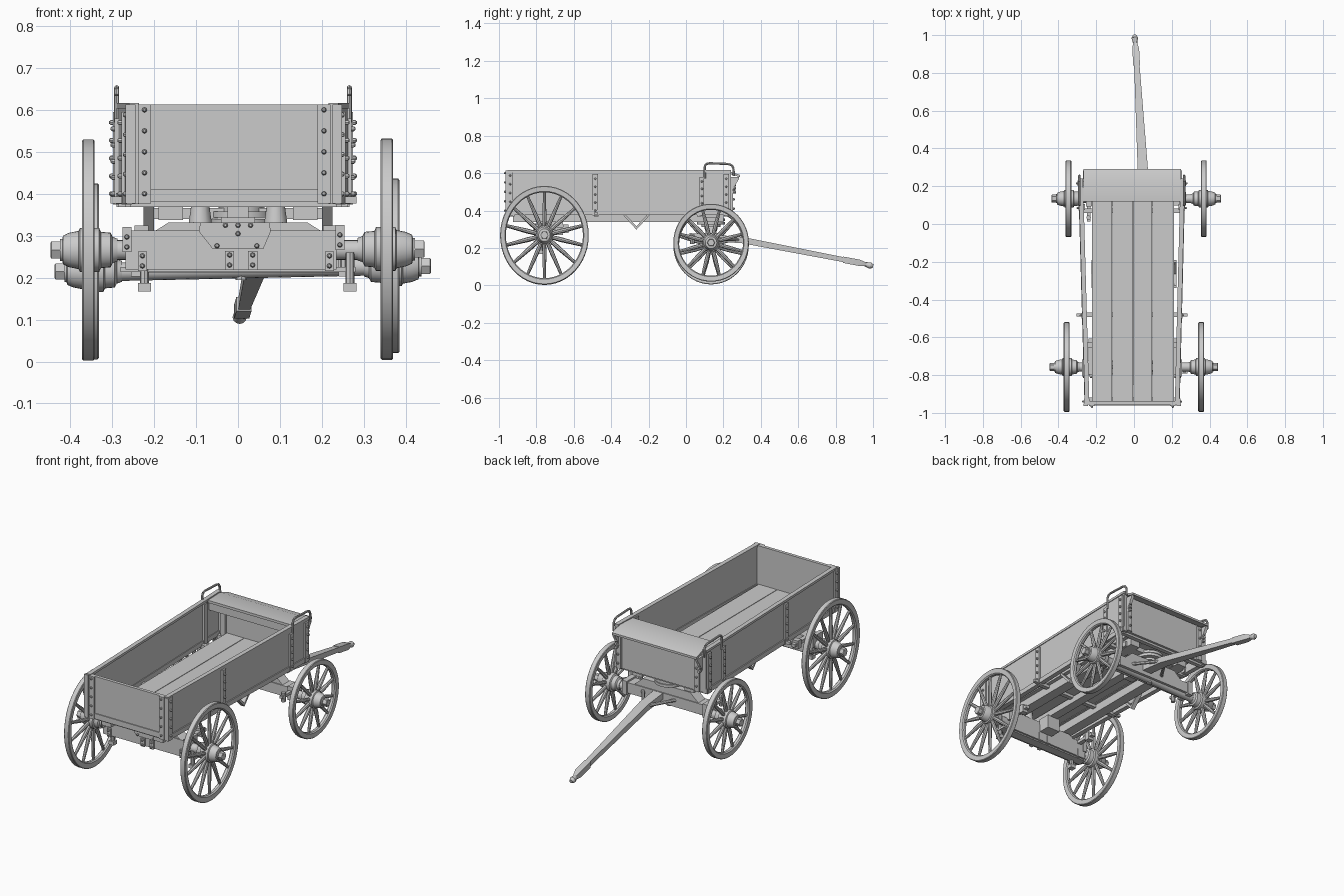
import bpy, bmesh
from math import sin, cos, pi
from mathutils import Vector


class Part:
    """Collects simple solids in one mesh object."""
    def __init__(self, name):
        self.name, self.bm = name, bmesh.new()

    def loops(self, rings, closed=False):
        vs = [[self.bm.verts.new(p) for p in r] for r in rings]
        n = len(vs[0])
        for a, b in zip(vs, vs[1:] + vs[:1] if closed else vs[1:]):
            for i in range(n):
                self.bm.faces.new((a[i], a[(i + 1) % n], b[(i + 1) % n], b[i]))
        if not closed:
            self.bm.faces.new(vs[0])
            self.bm.faces.new(vs[-1])

    def box(self, x0, x1, y0, y1, z0, z1):
        self.plan([(x0, y0), (x1, y0), (x1, y1), (x0, y1)], z0, z1)

    def plan(self, pts, z0, z1):
        self.loops([[(x, y, z) for x, y in pts] for z in (z0, z1)])

    def side(self, pts, x0, x1):
        self.loops([[(x, y, z) for y, z in pts] for x in (x0, x1)])

    def front(self, pts, y0, y1):
        self.loops([[(x, y, z) for x, z in pts] for y in (y0, y1)])

    def beam(self, sections):
        self.loops([[(x + a * w / 2, y, z + b * h / 2) for a, b in ((-1, -1), (1, -1), (1, 1), (-1, 1))]
                    for x, y, z, w, h in sections])

    def rod(self, a, b, r0, r1=None, n=8):
        a, b = Vector(a), Vector(b)
        q = (b - a).to_track_quat('Z', 'Y')
        ring = [q @ Vector((cos(2 * pi * i / n), sin(2 * pi * i / n), 0)) for i in range(n)]
        self.loops([[p + v * r for v in ring] for p, r in ((a, r0), (b, r0 if r1 is None else r1))])

    def lathe(self, c, s, prof, n=24, closed=False):
        self.loops([[(c[0] + s * x, c[1] + r * cos(2 * pi * i / n), c[2] + r * sin(2 * pi * i / n))
                     for i in range(n)] for x, r in prof], closed)

    def bolt(self, p, d, r=0.006):
        p, d = Vector(p), Vector(d)
        self.rod(p, p + d * 0.005, r)
        self.rod(p + d * 0.005, p + d * 0.009, r, r * 0.5)

    def done(self):
        bmesh.ops.recalc_face_normals(self.bm, faces=self.bm.faces[:])
        me = bpy.data.meshes.new(self.name)
        self.bm.to_mesh(me)
        self.bm.free()
        bpy.context.collection.objects.link(bpy.data.objects.new(self.name, me))


# Wheels (slightly taller than long): rim, spokes, turned hub with cap
def wheel(name, x, y, z, R, tall, n, s):
    p, c = Part(name), Vector((x, y, z))
    p.lathe(c, s, [(-0.015, R - 0.003), (-0.012, R), (0.012, R), (0.015, R - 0.003),
                   (0.013, R - 0.026), (0.007, R - 0.031), (-0.007, R - 0.031), (-0.013, R - 0.026)], 48, True)
    for i in range(n):
        a = 2 * pi * (i + 0.5) / n
        d = Vector((0, cos(a), sin(a)))
        p.rod(c + d * 0.03, c + d * 0.09, 0.009, 0.011)
        p.rod(c + d * 0.09, c + d * (R - 0.025), 0.011, 0.007)
    p.lathe(c, s, [(-0.07, 0.024), (-0.058, 0.028), (-0.053, 0.037), (-0.03, 0.039), (-0.026, 0.047),
                   (0.02, 0.047), (0.023, 0.041), (0.045, 0.037), (0.06, 0.031), (0.062, 0.024), (0.067, 0.024)])
    p.lathe(c, s, [(0.066, 0.021), (0.088, 0.021), (0.09, 0.018)], 6)
    for v in p.bm.verts:
        v.co.z = z + (v.co.z - z) * tall
    p.done()


wheel("rear_wheel_left", -0.357, -0.757, 0.266, 0.237, 1.113, 14, -1)
wheel("rear_wheel_right", 0.355, -0.757, 0.268, 0.237, 1.113, 14, 1)
wheel("front_wheel_left", -0.347, 0.134, 0.215, 0.202, 1.04, 12, -1)
wheel("front_wheel_right", 0.37, 0.134, 0.228, 0.202, 1.03, 12, 1)

YB, YF, Z0, Z1 = -0.955, 0.24, 0.38, 0.613


def wx(s, y):
    """Outer face of the tapered side wall."""
    t = (y - YB) / (YF - YB)
    return -0.256 - 0.034 * t if s < 0 else 0.236 + 0.03 * t


# Tapered side walls with straps and bolts
for s, side in ((-1, "left"), (1, "right")):
    a, b = wx(s, YB), wx(s, YF)
    p = Part("side_wall_" + side)
    p.plan([(a, YB), (b, YF), (b - s * .016, YF), (a - s * .016, YB)], Z0, Z1)
    p.done()
    p = Part("side_straps_" + side)
    for y, w, top in ((-0.94, 0.03, Z1), (-0.485, 0.03, 0.595), (0.085, 0.025, 0.58), (0.215, 0.03, 0.595)):
        x = wx(s, y)
        p.box(x - s * 0.004, x + s * 0.009, y - w / 2, y + w / 2, Z0 - 0.006, top)
        for i in range(5):
            p.bolt((x + s * 0.009, y, 0.4 + i * (top - 0.425) / 4), (s, 0, 0))
    # bottom rail and top edging
    for z0, z1, o in ((Z0 - 0.004, Z0 + 0.022, 0.006), (Z1 - 0.01, Z1 + 0.003, 0.004)):
        p.plan([(a + s * o, YB), (b + s * o, YF), (b - s * .02, YF), (a - s * .02, YB)], z0, z1)
    # outer stake and inner batten
    x = wx(s, -0.485)
    p.box(x, x + s * 0.035, -0.49, -0.474, 0.377, 0.393)
    x = wx(s, 0.09) - s * 0.015
    p.box(x, x - s * 0.012, 0.075, 0.105, Z0, Z1 - 0.01)
    p.done()
    # hoop handle beside the seat
    p = Part("seat_handle_" + side)
    x = wx(s, 0.18) + s * 0.001
    path = [(0.10, 0.57), (0.10, 0.635), (0.107, 0.648), (0.122, 0.653), (0.225, 0.649), (0.244, 0.643),
            (0.254, 0.625), (0.256, 0.585)]
    for u, v in zip(path, path[1:]):
        p.rod((x, *u), (x, *v), 0.006)
    p.done()
    # V-shaped step iron
    p = Part("step_iron_" + side)
    p.side([(-0.34, 0.38), (-0.265, 0.298), (-0.19, 0.38), (-0.205, 0.38), (-0.265, 0.316), (-0.325, 0.38)],
           s * 0.2, s * 0.225)
    p.done()

# Tailgate with bolted straps and plain corner irons
p = Part("tailgate")
p.box(-0.24, 0.222, YB, YB + 0.018, Z0, Z1)
for a, b in ((-0.268, -0.244), (-0.238, -0.208), (0.19, 0.22), (0.225, 0.248)):
    p.box(a, b, YB - 0.009, YB + 0.004, Z0 - 0.003, Z1)
    for i in range(5 if abs(a + b) < 0.46 else 0):
        p.bolt(((a + b) / 2, YB - 0.009, 0.4 + i * 0.05), (0, -1, 0))
p.box(-0.208, 0.19, YB - 0.005, YB, Z0, Z0 + 0.03)
p.done()

# Front board with corner battens and seat rest
p = Part("front_board")
p.box(-0.285, 0.26, YF - 0.018, YF, Z0, 0.59)
for x in (-0.255, 0.225):
    p.box(x, x + 0.028, YF - 0.03, YF + 0.012, Z0, 0.58)
    for i in range(4):
        p.bolt((x + 0.014, YF + 0.012, 0.41 + i * 0.05), (0, 1, 0))
p.box(-0.27, 0.245, 0.13, 0.15, 0.55, 0.59)
p.done()

# Seat plank with sloping front, and its brackets
p = Part("seat")
p.side([(0.118, 0.595), (0.225, 0.598), (0.29, 0.578), (0.29, 0.59), (0.225, 0.612), (0.118, 0.609)], -0.267, 0.25)
for x in (-0.262, 0.245):
    p.side([(0.235, 0.58), (0.283, 0.578), (0.283, 0.568), (0.235, 0.49)], x - 0.008, x + 0.008)
    for i in range(4):
        p.rod((x, 0.25, 0.5 + i * 0.02), (x, 0.267, 0.5 + i * 0.02), 0.008)
p.done()

# Floor planks and the frame below
p = Part("floor_planks")
xs = [-0.225, -0.116, -0.005, 0.097, 0.212]
for a, b in zip(xs, xs[1:]):
    p.box(a + 0.0015, b - 0.0015, YB + 0.018, YF - 0.01, 0.384, 0.4)
p.done()
p = Part("floor_frame")
for x in (-0.16, 0.16):
    p.box(x - 0.029, x + 0.029, YB + 0.03, 0.2, 0.338, 0.384)
p.box(-0.025, 0.025, -0.85, 0.17, 0.342, 0.378)
for y in (-0.93, -0.48, 0.07, 0.215):
    p.box(wx(-1, y), wx(1, y), y - 0.012, y + 0.012, 0.368, 0.385)
p.done()

# Rear axle and bolster
Y = -0.757
p = Part("rear_axle")
p.box(-0.268, 0.235, Y - 0.04, Y + 0.035, 0.22, 0.312)
p.box(-0.28, 0.28, Y - 0.025, Y + 0.025, 0.213, 0.226)
p.front([(-0.2, 0.31), (0.2, 0.31), (0.165, 0.332), (-0.165, 0.332)], Y - 0.035, Y + 0.03)
p.rod((-0.3, Y, 0.266), (0.3, Y, 0.266), 0.024, n=16)
p.done()
# Rear axle plate, clips, posts and forward brackets
p = Part("rear_axle_fittings")
p.front([(-0.09, 0.332), (-0.093, 0.31), (-0.06, 0.268), (0.06, 0.268), (0.078, 0.31), (0.075, 0.332)],
        Y - 0.048, Y - 0.036)
for x, z in ((-0.03, 0.325), (0.03, 0.325), (0, 0.325), (0, 0.305), (-0.05, 0.276), (0.045, 0.276)):
    p.bolt((x, Y - 0.048, z), (0, -1, 0))
for x, z in ((-0.228, 0.24), (-0.02, 0.242), (0.035, 0.242), (0.218, 0.24), (0.243, 0.29), (-0.265, 0.285)):
    p.box(x - 0.011, x + 0.011, Y - 0.05, Y + 0.04, z - 0.024, z + 0.036 if z > 0.28 else z + 0.022)
    for dz in (-0.012, 0.012):
        p.bolt((x, Y - 0.05, z + dz), (0, -1, 0))
for x in (-0.09, 0.09):
    p.rod((x, Y, 0.328), (x, Y, 0.384), 0.028, 0.02, 12)
for x in (-0.223, 0.267):
    p.rod((x, Y - 0.02, 0.26), (x, Y - 0.02, 0.175), 0.011)
    p.box(x - 0.016, x + 0.016, Y - 0.035, Y - 0.005, 0.167, 0.187)
for x in (-0.23, 0.22):
    p.box(x - 0.012, x + 0.012, Y + 0.03, Y + 0.15, 0.295, 0.312)
    p.box(x - 0.017, x + 0.017, Y + 0.1, Y + 0.13, 0.28, 0.325)
p.box(-0.04, 0.04, Y + 0.03, Y + 0.1, 0.27, 0.345)
p.done()

# Front axle with turntable
Y = 0.134
p = Part("front_axle")
p.box(-0.255, 0.275, Y - 0.035, Y + 0.035, 0.212, 0.27)
p.front([(-0.19, 0.27), (0.2, 0.27), (0.15, 0.315), (-0.14, 0.315)], Y - 0.03, Y + 0.03)
p.rod((-0.29, Y, 0.214), (0.31, Y, 0.227), 0.022, n=16)
for x in (-0.24, 0.255):
    p.box(x - 0.015, x + 0.015, Y - 0.042, Y + 0.042, 0.203, 0.279)
    p.box(x - 0.009, x + 0.009, Y - 0.12, Y - 0.03, 0.243, 0.257)
    p.rod((x, Y - 0.1, 0.22), (x, Y - 0.1, 0.272), 0.012)
p.done()
p = Part("turntable")
for z0, z1, r in ((0.313, 0.325, 0.05), (0.325, 0.34, 0.075), (0.343, 0.358, 0.075), (0.358, 0.372, 0.055)):
    p.rod((0.008, Y, z0), (0.008, Y, z1), r, n=24)
p.box(-0.2, 0.2, Y - 0.035, Y + 0.035, 0.34, 0.366)
p.rod((0.008, Y, 0.195), (0.008, Y, 0.35), 0.014)
p.done()

# Draw pole with fork braces and end knob
p = Part("draw_pole")
p.beam([(0.06, 0.02, 0.262, 0.06, 0.035), (0.046, 0.3, 0.242, 0.054, 0.034), (0.014, 0.86, 0.134, 0.028, 0.026)])
p.beam([(0.014, 0.84, 0.137, 0.036, 0.034), (0.009, 0.93, 0.12, 0.036, 0.034), (0.006, 0.965, 0.112, 0.018, 0.02)])
p.rod((0.006, 0.955, 0.114), (0.004, 0.985, 0.106), 0.011, 0.017, 12)
p.rod((0.004, 0.985, 0.106), (0.004, 1.0, 0.102), 0.017, 0.01, 12)
for x in (-0.07, 0.17):
    p.rod((x, Y, 0.25), (0.045, 0.31, 0.243), 0.009)
p.done()

# Smooth round parts, keep edges crisp
bpy.ops.object.select_all(action='SELECT')
bpy.context.view_layer.objects.active = bpy.context.selected_objects[0]
bpy.ops.object.shade_smooth_by_angle(angle=0.6)
